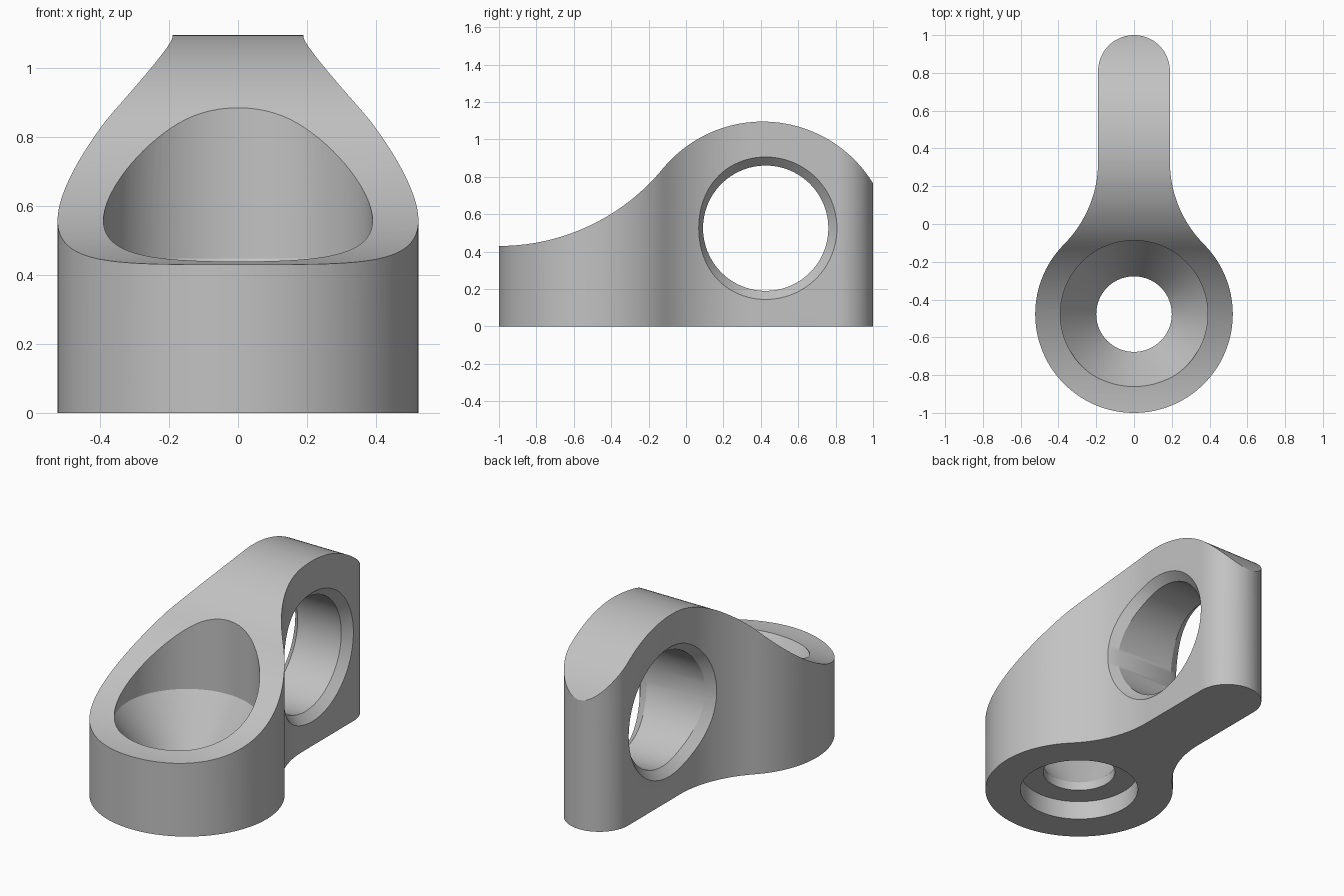
import bpy
import bmesh
from math import sin, cos, pi, sqrt, atan2

if "Cube" in bpy.data.objects:
    bpy.data.objects.remove(bpy.data.objects["Cube"])

# Main dimensions
BOSS_Y, BOSS_R = -0.477, 0.523
ARM_R, ARM_END = 0.19, 0.81
FIL_R, FIL_Y = 0.62, 0.33
HOLE_Y, HOLE_Z, HOLE_R, CHAMFER = 0.426, 0.525, 0.335, 0.047

grey = bpy.data.materials.new("light grey")
grey.use_nodes = True
colour = (0.54, 0.54, 0.54, 1)
grey.diffuse_color = colour
grey.node_tree.nodes["Principled BSDF"].inputs["Base Color"].default_value = colour


def arc(cx, cy, r, a0, a1, n):
    return [(cx + r * cos(a0 + (a1 - a0) * i / n),
             cy + r * sin(a0 + (a1 - a0) * i / n)) for i in range(n + 1)]


def loft(name, rings):
    """Closed solid through rings that share one point count."""
    bm = bmesh.new()
    loops = [[bm.verts.new(p) for p in ring] for ring in rings]
    for a, b in zip(loops, loops[1:]):
        for i in range(len(a)):
            j = (i + 1) % len(a)
            bm.faces.new((a[i], a[j], b[j], b[i]))
    bm.faces.new(loops[0][::-1])
    bm.faces.new(loops[-1])
    bmesh.ops.recalc_face_normals(bm, faces=bm.faces)
    mesh = bpy.data.meshes.new(name)
    bm.to_mesh(mesh)
    bm.free()
    mesh.materials.append(grey)
    obj = bpy.data.objects.new(name, mesh)
    bpy.context.collection.objects.link(obj)
    return obj


def combine(target, cutter, operation):
    bpy.context.view_layer.objects.active = target
    mod = target.modifiers.new("cut", "BOOLEAN")
    mod.operation, mod.solver, mod.object = operation, "EXACT", cutter
    bpy.ops.object.modifier_apply(modifier=mod.name)
    bpy.data.objects.remove(cutter)


# Plan outline: round boss, concave fillets, round-ended arm
fx = ARM_R + FIL_R
ang = atan2(FIL_Y - BOSS_Y, fx)
half = arc(0, BOSS_Y, BOSS_R, -pi / 2, ang, 60)
half += arc(fx, FIL_Y, FIL_R, pi + ang, pi, 24)[1:]
half += arc(0, ARM_END, ARM_R, 0, pi / 2, 24)
plan = half + [(-x, y) for x, y in half[-2:0:-1]]
body = loft("bracket_body", [[(x, y, z) for x, y in plan] for z in (0, 1.3)])

# Side profile: concave sweep running into a rounded crown
crown_y, crown_z, crown_r = 0.41, 0.403, 0.692
sweep_z, sweep_r = 1.565, 1.135
join = atan2(crown_z - sweep_z, crown_y + 1)
side = [(-1.2, -0.0), (-1.2, sweep_z - sweep_r)]
side += arc(-1, sweep_z, sweep_r, -pi / 2, join, 40)
side += arc(crown_y, crown_z, crown_r, pi + join, 0.2, 64)[1:]
side += [(1.2, 0.5), (1.2, 0)]
combine(body, loft("side_profile", [[(x, y, z) for y, z in side] for x in (-1, 1)]),
        "INTERSECT")

# Conical seat, through hole and underside recess, all on the boss axis
seat = [(0.328, -0.1), (0.328, 0.112), (0.2, 0.112), (0.2, 0.163),
        (0.39, 0.448), (0.39, 1.4)]
combine(body, loft("seat_cutter", [[(x, y, z) for x, y in arc(0, BOSS_Y, r, 0, 2 * pi, 96)[:-1]]
                                   for r, z in seat]), "DIFFERENCE")


# Cross hole whose chamfer follows the arm wall and its fillet
def wall(y):
    if y >= FIL_Y:
        return ARM_R
    return fx - sqrt(FIL_R ** 2 - (FIL_Y - y) ** 2)


def hole_ring(side_sign, outer, far):
    ring = []
    for i in range(96):
        a = 2 * pi * i / 96
        width = CHAMFER - 0.5 * CHAMFER * max(0, -cos(a)) ** 4
        r = HOLE_R + (width if outer else 0)
        y = HOLE_Y + r * cos(a)
        x = 0.6 if far else wall(y) + (0.001 if outer else -CHAMFER)
        ring.append((side_sign * x, y, HOLE_Z + r * sin(a)))
    return ring


steps = [(1, 1), (1, 0), (0, 0)]
rings = [hole_ring(-1, o, f) for o, f in steps] + [hole_ring(1, o, f) for o, f in steps[::-1]]
combine(body, loft("cross_hole_cutter", rings), "DIFFERENCE")

# Smooth curved walls, crisp edges
bpy.ops.object.select_all(action="DESELECT")
body.select_set(True)
bpy.context.view_layer.objects.active = body
bpy.ops.object.shade_smooth_by_angle(angle=0.4)
